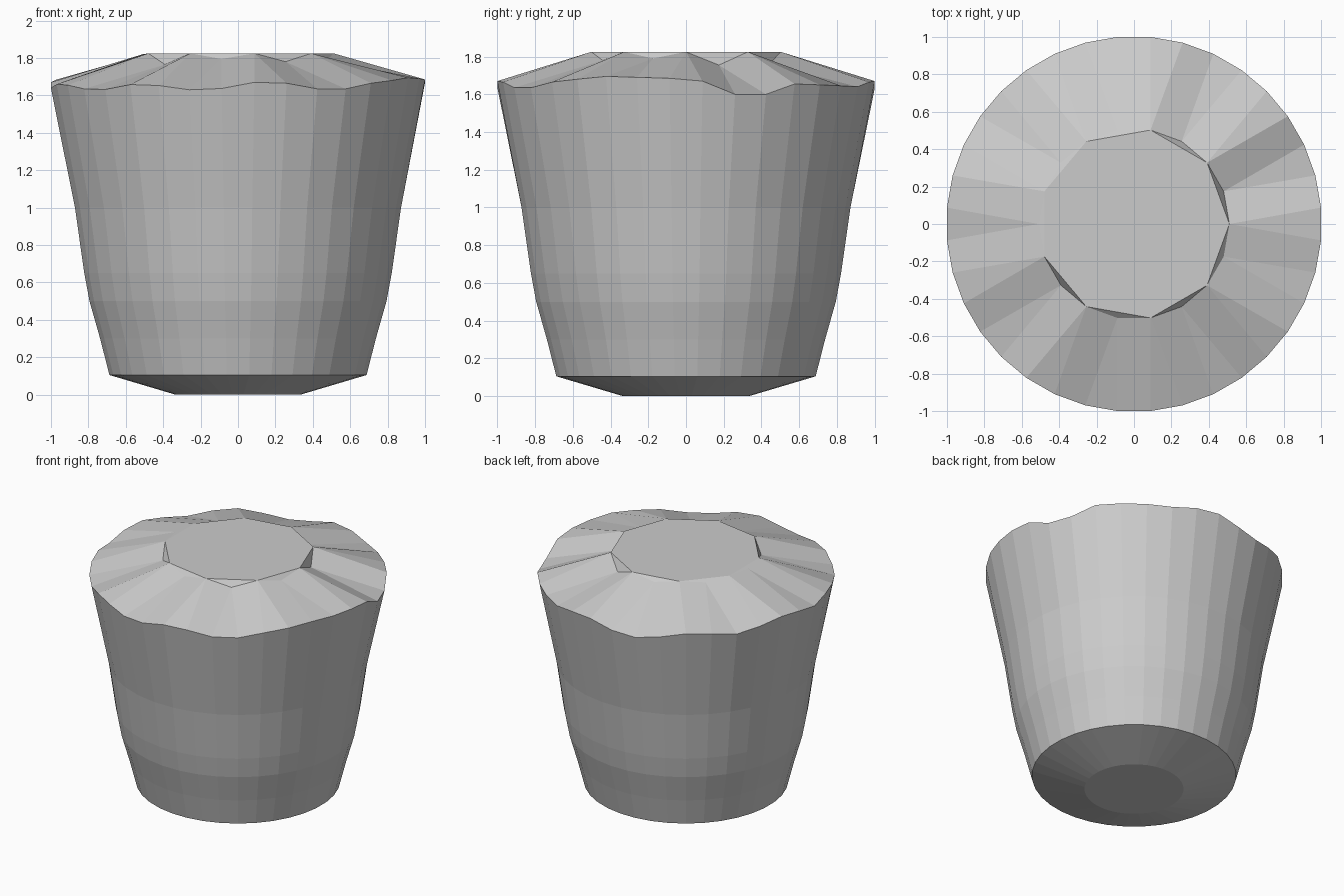
import bpy, bmesh
from math import cos, sin, radians

cube = bpy.data.objects.get("Cube")
if cube:
    bpy.data.objects.remove(cube, do_unlink=True)

# Single plain colour
grey = bpy.data.materials.new("pale_grey")
grey.use_nodes = True
colour = (0.6, 0.6, 0.6, 1)
grey.diffuse_color = colour
grey.node_tree.nodes["Principled BSDF"].inputs["Base Color"].default_value = colour

SIDES = 36
# Body profile: (radius, height)
PROFILE = [(0.335, 0), (0.69, 0.105), (0.74, 0.3), (0.797, 0.5),
           (0.825, 0.65), (0.875, 1.0)]
RIM_RADIUS, CAP_RADIUS, CAP_HEIGHT = 1.004, 0.51, 1.825
# Wavy rim heights, counter-clockwise, starting just left of +x
RIM = [1.67, 1.60, 1.60, 1.655, 1.65, 1.645, 1.64, 1.665, 1.67,
       1.63, 1.61, 1.635, 1.665, 1.655, 1.635, 1.66, 1.685, 1.67,
       1.64, 1.66, 1.655, 1.635, 1.632, 1.658, 1.653, 1.63, 1.637,
       1.67, 1.665, 1.635, 1.635, 1.665, 1.68, 1.695, 1.69, 1.685]
# Heights of the notches between the cap corners
NOTCHES = [1.755, 1.76, 1.80, 1.81, 1.82, 1.765, 1.795, 1.78, 1.79]


def ring(bm, radius, heights, start):
    """Ring of vertices, one for each height."""
    step = 360 / len(heights)
    angles = [radians(start + step * i) for i in range(len(heights))]
    return [bm.verts.new((radius * cos(a), radius * sin(a), z))
            for a, z in zip(angles, heights)]


def bridge(bm, low, high):
    n = len(low)
    for i in range(n):
        j = (i + 1) % n
        bm.faces.new((low[i], low[j], high[j], high[i]))


bm = bmesh.new()

# Tapered body with a bevelled foot
rings = [ring(bm, r, [z] * SIDES, 5) for r, z in PROFILE]
rings.append(ring(bm, RIM_RADIUS, RIM, 5))
for low, high in zip(rings, rings[1:]):
    bridge(bm, low, high)
bm.faces.new(rings[0][::-1])

# Sloping shoulder: fans and strips from the rim to half as many cap points
rim = rings[-1]
cap_heights = [z for notch in NOTCHES for z in (CAP_HEIGHT, notch)]
inner = ring(bm, CAP_RADIUS, cap_heights, 0)
count = len(inner)
for i in range(count):
    before, after, following = rim[2 * i - 1], rim[2 * i], rim[2 * i + 1]
    bm.faces.new((inner[i], before, after))
    bm.faces.new((inner[i], after, following, inner[(i + 1) % count]))

# Flat cap on the high points, with steep facets down to the notches
bm.faces.new(inner[::2])
for i in range(1, count, 2):
    bm.faces.new((inner[i - 1], inner[i], inner[(i + 1) % count]))

mesh = bpy.data.meshes.new("faceted_tub")
bm.to_mesh(mesh)
bm.free()
mesh.materials.append(grey)
bpy.context.collection.objects.link(bpy.data.objects.new("faceted_tub", mesh))
